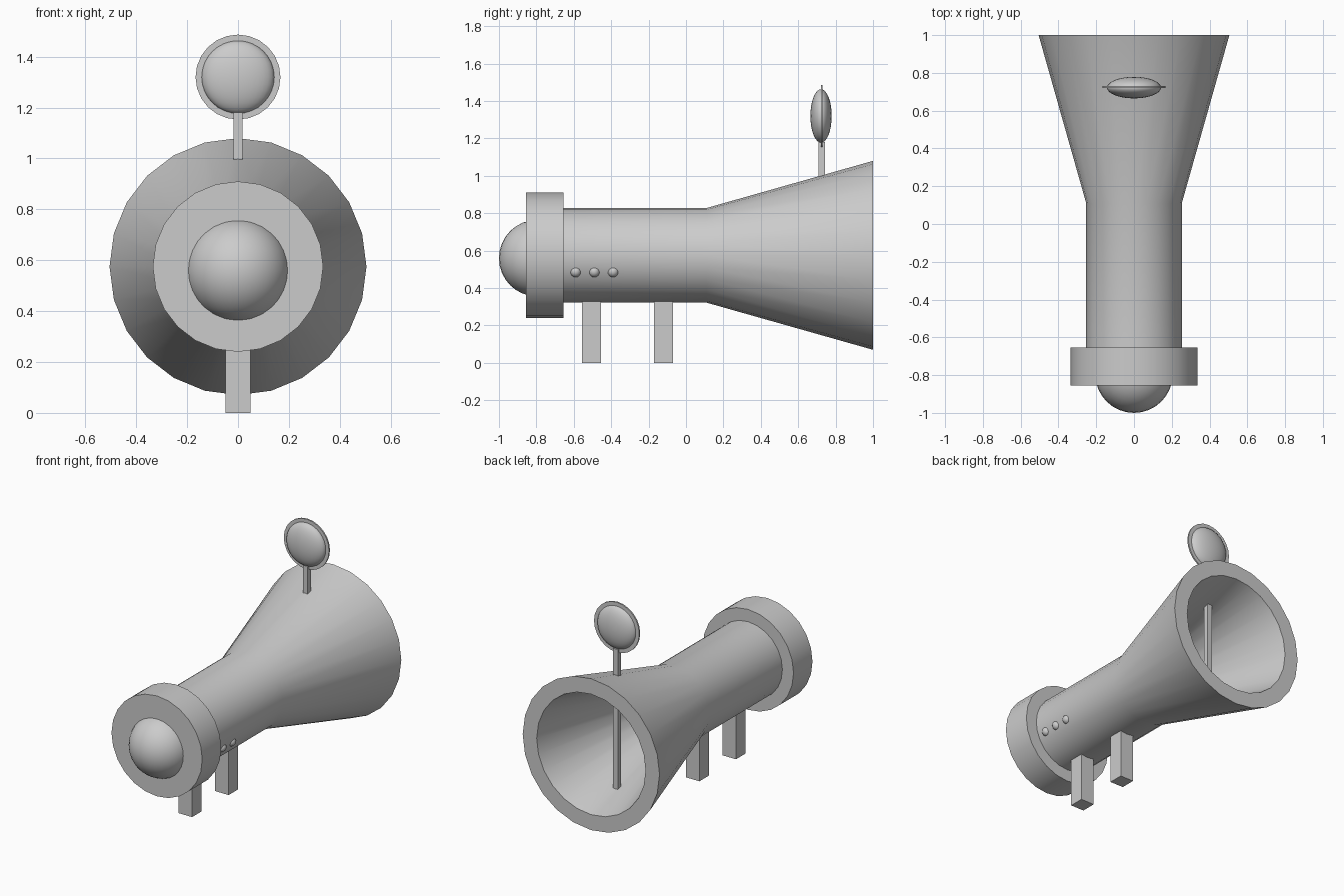
import bpy, bmesh, math
from mathutils import Matrix

cube = bpy.data.objects.get("Cube")
if cube:
    bpy.data.objects.remove(cube, do_unlink=True)

grey = bpy.data.materials.new("plain grey")
grey.use_nodes = True
GREY = (0.6, 0.6, 0.6, 1)
grey.diffuse_color = GREY
grey.node_tree.nodes["Principled BSDF"].inputs["Base Color"].default_value = GREY

AXIS_Z = 0.575      # height of the main tube's axis
SIDES = 24


def finish(name, bm, smooth=True):
    bmesh.ops.recalc_face_normals(bm, faces=bm.faces)
    mesh = bpy.data.meshes.new(name)
    bm.to_mesh(mesh)
    bm.free()
    mesh.materials.append(grey)
    ob = bpy.data.objects.new(name, mesh)
    bpy.context.collection.objects.link(ob)
    if smooth:
        bpy.ops.object.select_all(action="DESELECT")
        ob.select_set(True)
        bpy.context.view_layer.objects.active = ob
        bpy.ops.object.shade_smooth_by_angle(angle=math.radians(30))
    return ob


def lathe(name, profile, z):
    """Revolve (y, radius) points about a front-to-back axis at height z."""
    bm = bmesh.new()
    rings = []
    for y, r in profile:
        ring = []
        for i in range(SIDES):
            a = math.tau * i / SIDES
            ring.append(bm.verts.new((r * math.sin(a), y, z + r * math.cos(a))))
        rings.append(ring)
    for a, b in zip(rings, rings[1:]):
        for i in range(SIDES):
            j = (i + 1) % SIDES
            bm.faces.new((a[i], a[j], b[j], b[i]))
    bm.faces.new(rings[0])
    bm.faces.new(rings[-1])
    return finish(name, bm)


def ball(name, centre, radii, u=32, v=16):
    bm = bmesh.new()
    bmesh.ops.create_uvsphere(bm, u_segments=u, v_segments=v, radius=1,
                              matrix=Matrix.LocRotScale(centre, None, radii))
    return finish(name, bm)


def box(name, centre, size):
    bm = bmesh.new()
    bmesh.ops.create_cube(bm, size=1, matrix=Matrix.LocRotScale(centre, None, size))
    return finish(name, bm, smooth=False)


# Flared tube: outer skin, thick rim, hollow inside
lathe("flared_tube", [(-0.66, 0.253), (0.11, 0.253), (1.0, 0.505),
                      (0.972, 0.404), (0.095, 0.153), (-0.6, 0.153)][:3]
      + [(1.0, 0.402), (0.12, 0.153), (-0.6, 0.153)], AXIS_Z)

# Front collar and the dome set into it
lathe("front_collar", [(-0.855, 0.335), (-0.655, 0.335)], AXIS_Z)
ball("front_dome", (0, -0.795, 0.56), (0.205, 0.205, 0.205))

# Two legs under the tube
for name, y in (("front_leg", -0.505), ("rear_leg", -0.12)):
    box(name, (0, y, 0.18), (0.1, 0.1, 0.36))

# Row of three buttons on the left side
for i in range(3):
    ball(f"button_{i + 1}", (0.222, -0.59 + 0.1 * i, 0.488), (0.03, 0.03, 0.03), 16, 8)

# Antenna: post through the horn, thin disc and lens-shaped head
box("antenna_post", (0, 0.726, 0.7), (0.036, 0.034, 0.96))
lathe("antenna_disc", [(0.721, 0.167), (0.731, 0.167)], 1.32)
ball("antenna_lens", (0, 0.722, 1.32), (0.143, 0.057, 0.143))
